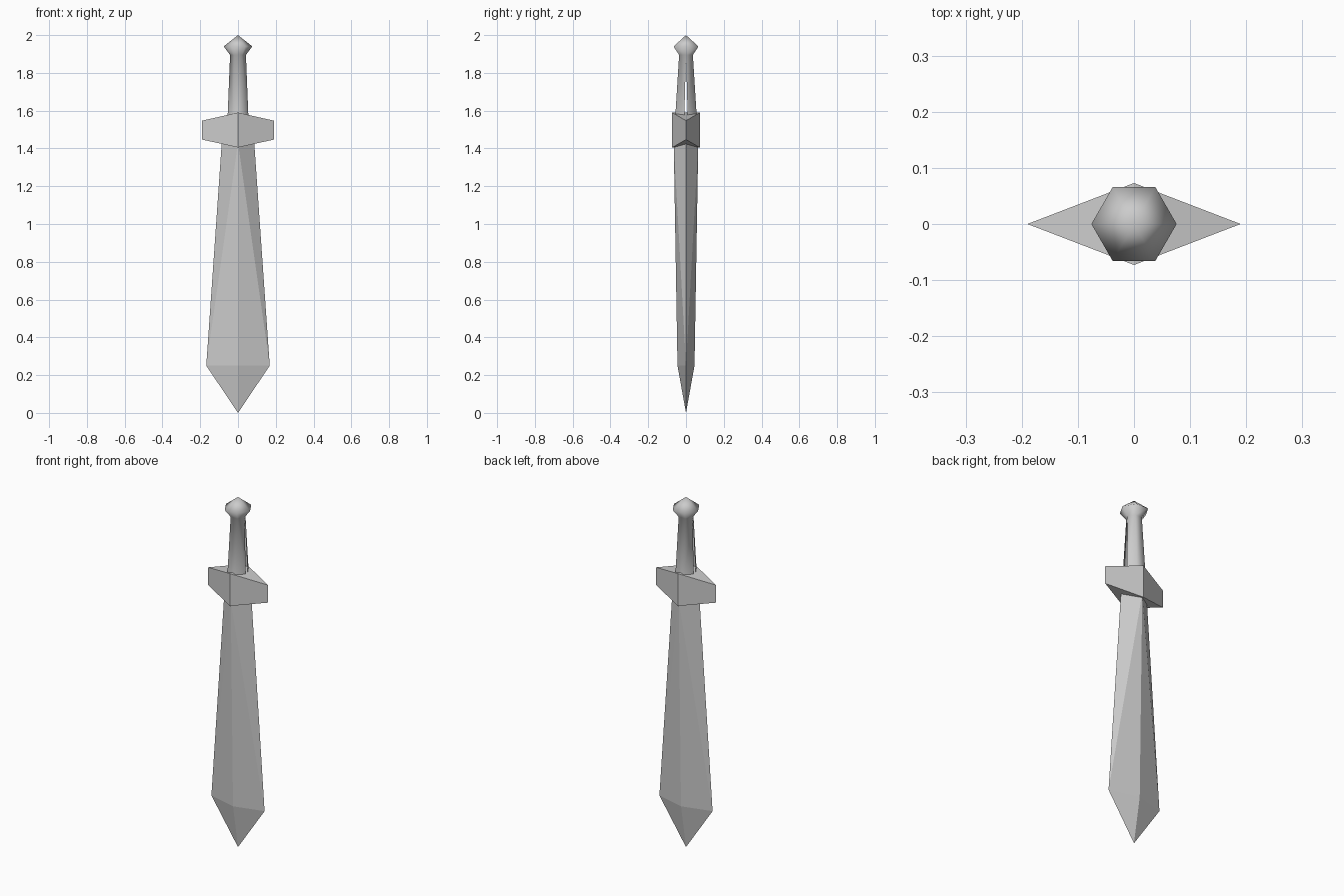
import bpy, bmesh, math

if "Cube" in bpy.data.objects:
    bpy.data.objects.remove(bpy.data.objects["Cube"])

steel = bpy.data.materials.new("plain grey")
steel.use_nodes = True
grey = (0.6, 0.6, 0.6, 1)
steel.diffuse_color = grey
steel.node_tree.nodes["Principled BSDF"].inputs["Base Color"].default_value = grey


def finish(name, bm, smooth=False):
    bmesh.ops.recalc_face_normals(bm, faces=bm.faces)
    mesh = bpy.data.meshes.new(name)
    bm.to_mesh(mesh)
    bm.free()
    for p in mesh.polygons:
        p.use_smooth = smooth
    mesh.materials.append(steel)
    obj = bpy.data.objects.new(name, mesh)
    bpy.context.collection.objects.link(obj)
    return obj


def diamond(bm, x, y, z_edge, z_ridge):
    """Ring of four points: edges on x, ridges on y."""
    pts = ((x, 0, z_edge), (0, y, z_ridge), (-x, 0, z_edge), (0, -y, z_ridge))
    return [bm.verts.new(p) for p in pts]


# Blade: diamond section, widest near the point
bm = bmesh.new()
low = diamond(bm, 0.168, 0.045, 0.25, 0.25)
high = diamond(bm, 0.086, 0.065, 1.43, 1.43)
tip = bm.verts.new((0, 0, 0))
for i in range(4):
    j = (i + 1) % 4
    bm.faces.new((tip, low[j], low[i]))
    # every side folds from the ridge top to the wide edge corner
    edge, ridge = (i, j) if i % 2 == 0 else (j, i)
    bm.faces.new((low[edge], low[ridge], high[ridge]))
    bm.faces.new((low[edge], high[ridge], high[edge]))
bm.faces.new(high)
finish("blade", bm)

# Guard: diamond block with sloping top and bottom
bm = bmesh.new()
low = diamond(bm, 0.19, 0.073, 1.447, 1.405)
high = diamond(bm, 0.19, 0.073, 1.547, 1.59)
for i in range(4):
    j = (i + 1) % 4
    bm.faces.new((low[i], low[j], high[j], high[i]))
for ring in (low, high):
    bm.faces.new((ring[0], ring[1], ring[3]))
    bm.faces.new((ring[1], ring[2], ring[3]))
finish("guard", bm)

# Grip and pommel: six sides in two halves, with a slit opening at the base
bm = bmesh.new()
levels = ((1.57, 0.055, 0.009), (1.895, 0.042, 0), (1.94, 0.076, 0))
for side in (1, -1):
    rings = []
    for z, r, gap in levels:
        rings.append([bm.verts.new((r * math.cos(a), side * (r * math.sin(a) + gap), z))
                      for a in (math.radians(60 * k) for k in range(4))])
    top = bm.verts.new((0, 0, 2))
    for k in range(3):
        for a, b in zip(rings, rings[1:]):
            bm.faces.new((a[k], a[k + 1], b[k + 1], b[k]))
        bm.faces.new((rings[-1][k], rings[-1][k + 1], top))
bmesh.ops.remove_doubles(bm, verts=bm.verts, dist=0.0005)
finish("grip_and_pommel", bm, smooth=True)
